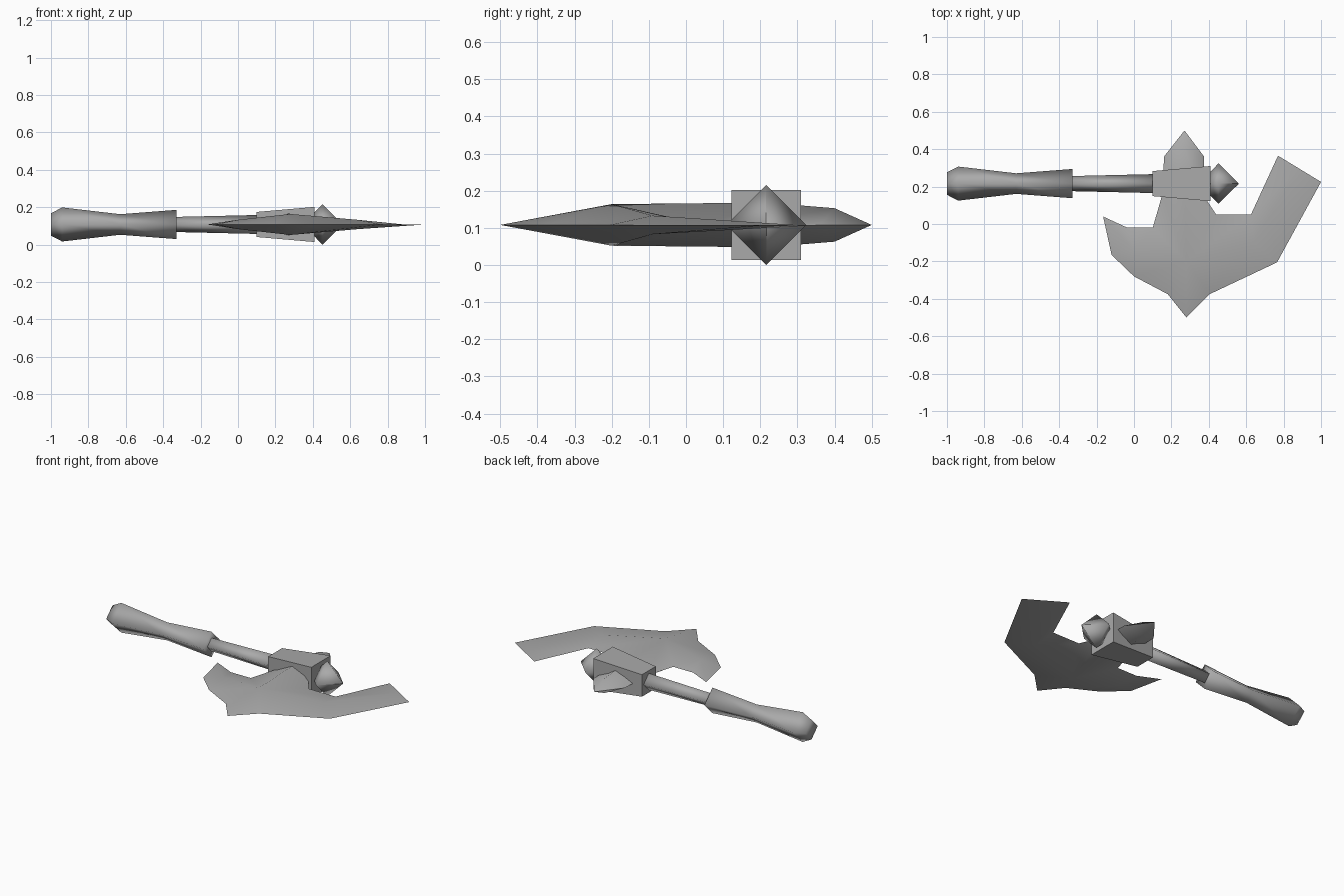
import bpy, math
from mathutils import Vector

if "Cube" in bpy.data.objects:
    bpy.data.objects.remove(bpy.data.objects["Cube"])

MID_Z = 0.108      # height of the flat symmetry plane
AXIS_Y = 0.216     # line of the handle

metal = bpy.data.materials.new("grey")
metal.diffuse_color = (0.4, 0.4, 0.4, 1)
metal.use_nodes = True
metal.node_tree.nodes["Principled BSDF"].inputs["Base Color"].default_value = metal.diffuse_color


def make(name, verts, faces, angle):
    mesh = bpy.data.meshes.new(name)
    mesh.from_pydata(verts, [], faces)
    mesh.materials.append(metal)
    ob = bpy.data.objects.new(name, mesh)
    bpy.context.collection.objects.link(ob)
    bpy.ops.object.select_all(action='DESELECT')
    ob.select_set(True)
    bpy.context.view_layer.objects.active = ob
    bpy.ops.object.shade_smooth_by_angle(angle=math.radians(angle))
    return ob


def four_sided(name, profile, turn=0.0, angle=95):
    """Four-sided bar along x; profile holds (x, corner radius)."""
    verts, faces = [], []
    for x, r in profile:
        for k in range(4):
            a = turn + k * math.pi / 2
            verts.append((x, AXIS_Y + r * math.cos(a), MID_Z + r * math.sin(a)))
    for i in range(len(profile) - 1):
        for k in range(4):
            n = (k + 1) % 4
            faces.append((i * 4 + k, i * 4 + n, i * 4 + 4 + n, i * 4 + 4 + k))
    last = len(verts) - 4
    faces.append((3, 2, 1, 0))
    faces.append((last, last + 1, last + 2, last + 3))
    # outward winding for a bar growing towards +x
    return make(name, verts, faces, angle)


# Handle: swollen grip, shaft, square collar and diamond end spike
four_sided("grip", [(-1.0, 0.06), (-0.94, 0.091), (-0.63, 0.055), (-0.33, 0.078)])
four_sided("shaft", [(-0.35, 0.04), (0.12, 0.051)])
q = math.sqrt(2)
four_sided("collar", [(0.10, 0.067 * q), (0.41, 0.094 * q)], math.pi / 4, 40)
four_sided("end_spike", [(0.405, 0.06), (0.452, 0.108), (0.56, 0.001)])

# Axe head: thin outline in the symmetry plane, raised ridge on both sides
outline = [(.16, .36), (.155, .17), (.10, -.02), (-.035, -.02), (-.165, .04),
           (-.12, -.165), (0, -.28), (.18, -.375), (.28, -.5), (.405, -.375),
           (.765, -.205), (1.0, .225), (.885, .295), (.77, .365), (.625, .05),
           (.44, .05), (.37, .155), (.375, .36), (.27, .5)]
ridge = [(.27, .40, .045), (.27, .216, .06), (.28, -.20, .056),
         (.64, -.09, .025), (0, -.14, .025)]
side = [(18, 0, 19), (19, 17, 18), (0, 1, 20, 19), (19, 20, 16, 17),
        (1, 2, 21, 20), (20, 21, 15, 16), (2, 3, 23, 21), (3, 4, 23),
        (4, 5, 23), (5, 6, 23), (6, 7, 21, 23), (7, 8, 21), (8, 9, 21),
        (9, 10, 22, 21), (10, 11, 12, 22), (12, 13, 14, 22), (14, 15, 21, 22)]
verts = [(x, y, MID_Z) for x, y in outline]
verts += [(x, y, MID_Z + h) for x, y, h in ridge]
verts += [(x, y, MID_Z - h) for x, y, h in ridge]
rim, n = len(outline), len(ridge)
under = [tuple(i + n if i >= rim else i for i in reversed(f)) for f in side]
make("axe_head", verts, side + under, 95)
